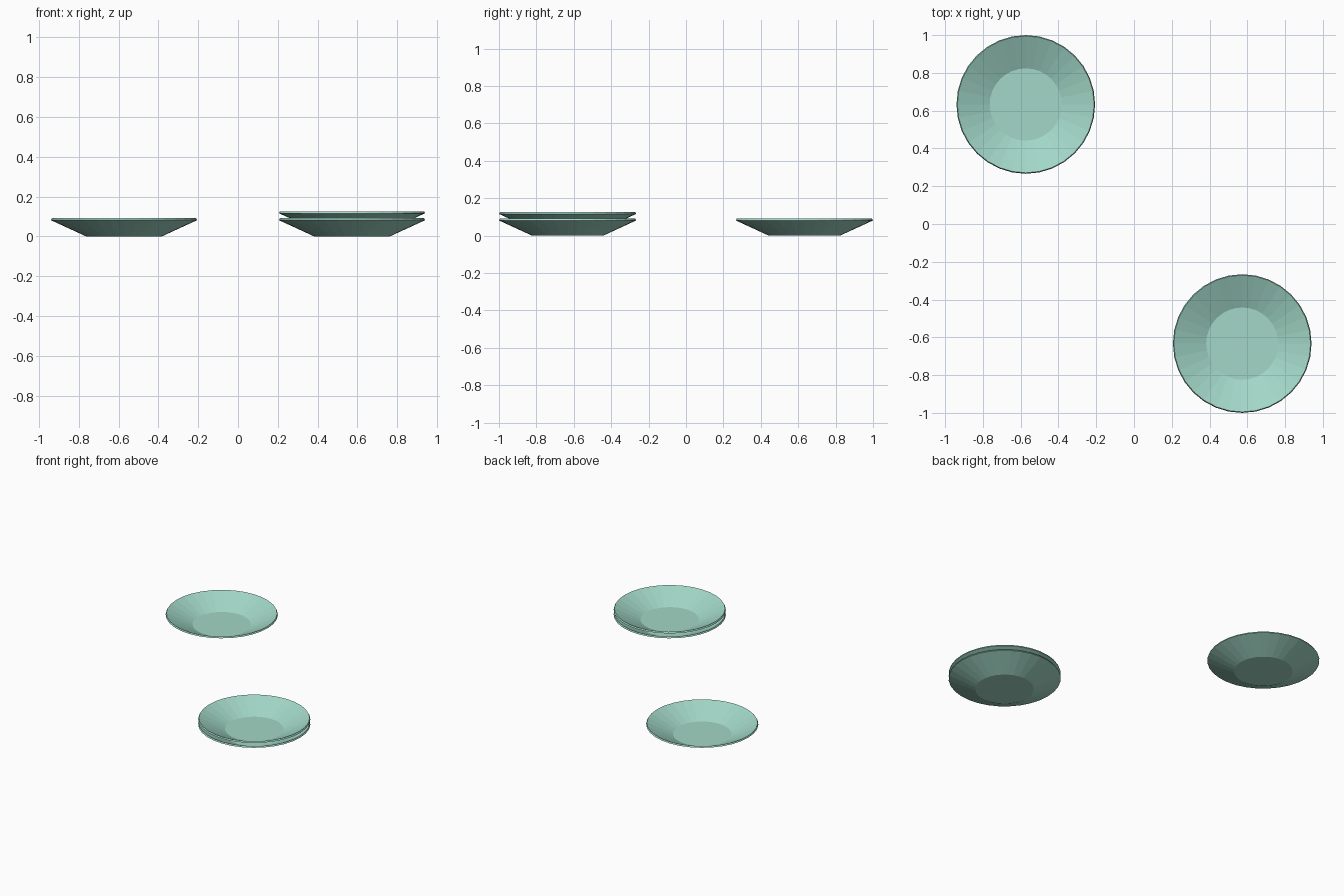
import bpy, bmesh
from math import cos, sin, tau

if "Cube" in bpy.data.objects:
    bpy.data.objects.remove(bpy.data.objects["Cube"])

SIDES = 32
# radius, height: underside, slanted rim edge, inside, floor
PROFILE = [(0.191, 0.0), (0.367, 0.081), (0.362, 0.091), (0.191, 0.011)]

glaze = bpy.data.materials.new("mint_glaze")
glaze.diffuse_color = (0.36, 0.68, 0.57, 1)
glaze.use_nodes = True
glaze.node_tree.nodes["Principled BSDF"].inputs["Base Color"].default_value = glaze.diffuse_color


def plate_mesh():
    bm = bmesh.new()
    rings = [[bm.verts.new((r * cos(tau * i / SIDES), r * sin(tau * i / SIDES), z))
              for i in range(SIDES)] for r, z in PROFILE]
    for a, b in zip(rings, rings[1:]):
        for i in range(SIDES):
            j = (i + 1) % SIDES
            bm.faces.new((a[i], a[j], b[j], b[i]))
    bm.faces.new(rings[0][::-1])   # foot
    bm.faces.new(rings[-1])        # floor of the dish
    bmesh.ops.recalc_face_normals(bm, faces=bm.faces)
    mesh = bpy.data.meshes.new("plate")
    bm.to_mesh(mesh)
    bm.free()
    mesh.materials.append(glaze)
    return mesh


# one single plate and a stack of two, sharing the same mesh
mesh = plate_mesh()
for name, loc in (("single_plate", (-0.573, 0.633, 0)),
                  ("stack_lower_plate", (0.573, -0.633, 0)),
                  ("stack_upper_plate", (0.573, -0.633, 0.035))):
    plate = bpy.data.objects.new(name, mesh)
    plate.location = loc
    bpy.context.collection.objects.link(plate)
